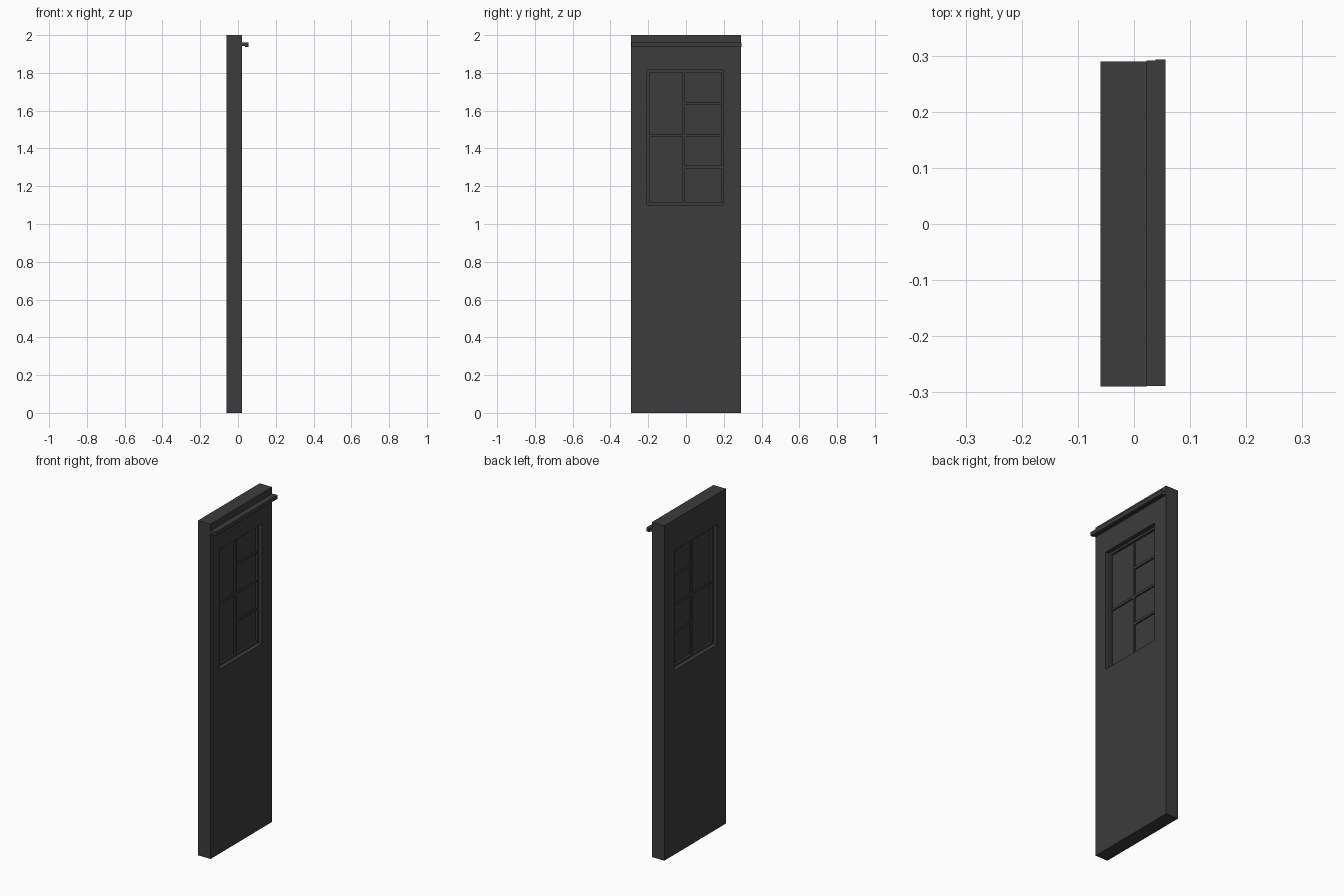
import bpy
import bmesh

cube = bpy.data.objects.get("Cube")
if cube:
    bpy.data.objects.remove(cube, do_unlink=True)

charcoal = bpy.data.materials.new("charcoal")
charcoal.use_nodes = True
colour = (0.045, 0.045, 0.045, 1)
charcoal.diffuse_color = colour
charcoal.node_tree.nodes["Principled BSDF"].inputs["Base Color"].default_value = colour


def finish(name, bm):
    bmesh.ops.recalc_face_normals(bm, faces=bm.faces)
    mesh = bpy.data.meshes.new(name)
    bm.to_mesh(mesh)
    bm.free()
    mesh.materials.append(charcoal)
    obj = bpy.data.objects.new(name, mesh)
    bpy.context.collection.objects.link(obj)
    return obj


def box(name, x, y, z):
    """Box spanning the given (low, high) ranges."""
    bm = bmesh.new()
    bmesh.ops.create_cube(bm, size=1)
    for v in bm.verts:
        v.co = [r[0] if c < 0 else r[1] for c, r in zip(v.co, (x, y, z))]
    return finish(name, bm)


def ring(name, x, outer, inner):
    """Rectangular panel with a rectangular hole; rects are y0, y1, z0, z1."""
    bm = bmesh.new()

    def loop(rect, px):
        y0, y1, z0, z1 = rect
        return [bm.verts.new((px, y, z)) for y, z in
                ((y0, z0), (y1, z0), (y1, z1), (y0, z1))]

    loops = [loop(outer, x[0]), loop(outer, x[1]),
             loop(inner, x[1]), loop(inner, x[0])]
    for a, b in zip(loops, loops[1:] + loops[:1]):
        for i in range(4):
            j = (i + 1) % 4
            bm.faces.new((a[i], a[j], b[j], b[i]))
    return finish(name, bm)


# Wall slab with the window opening
wall_x = (-0.06, 0.022)
mid = sum(wall_x) / 2
opening = (-0.208, 0.196, 1.10, 1.815)
ring("wall", wall_x, (-0.29, 0.29, 0, 2), opening)


def depth(half):
    return (mid - half, mid + half)


# Window frame set back in the opening
sash = (-0.194, 0.188, 1.113, 1.802)
ring("window_frame", depth(0.016), opening, sash)

# Glazing bars: one cross, with the left half divided again
bar = 0.007
post = (-0.019, -0.005)
rail = 1.468
box("upright_bar", depth(0.011), post, sash[2:])
box("middle_bar", depth(0.011), sash[:2], (rail - bar, rail + bar))
for name, z in (("lower", 1.302), ("upper", 1.64)):
    box(name + "_small_bar", depth(0.011), (post[1], sash[1]), (z - bar, z + bar))

# Pane filling the frame
box("window_pane", depth(0.003), sash[:2], sash[2:])

# Ledge above the window, with a slightly deeper lip
box("ledge", (wall_x[1], 0.045), (-0.289, 0.291), (1.942, 1.96))
box("ledge_lip", (0.038, 0.056), (-0.289, 0.293), (1.937, 1.96))
